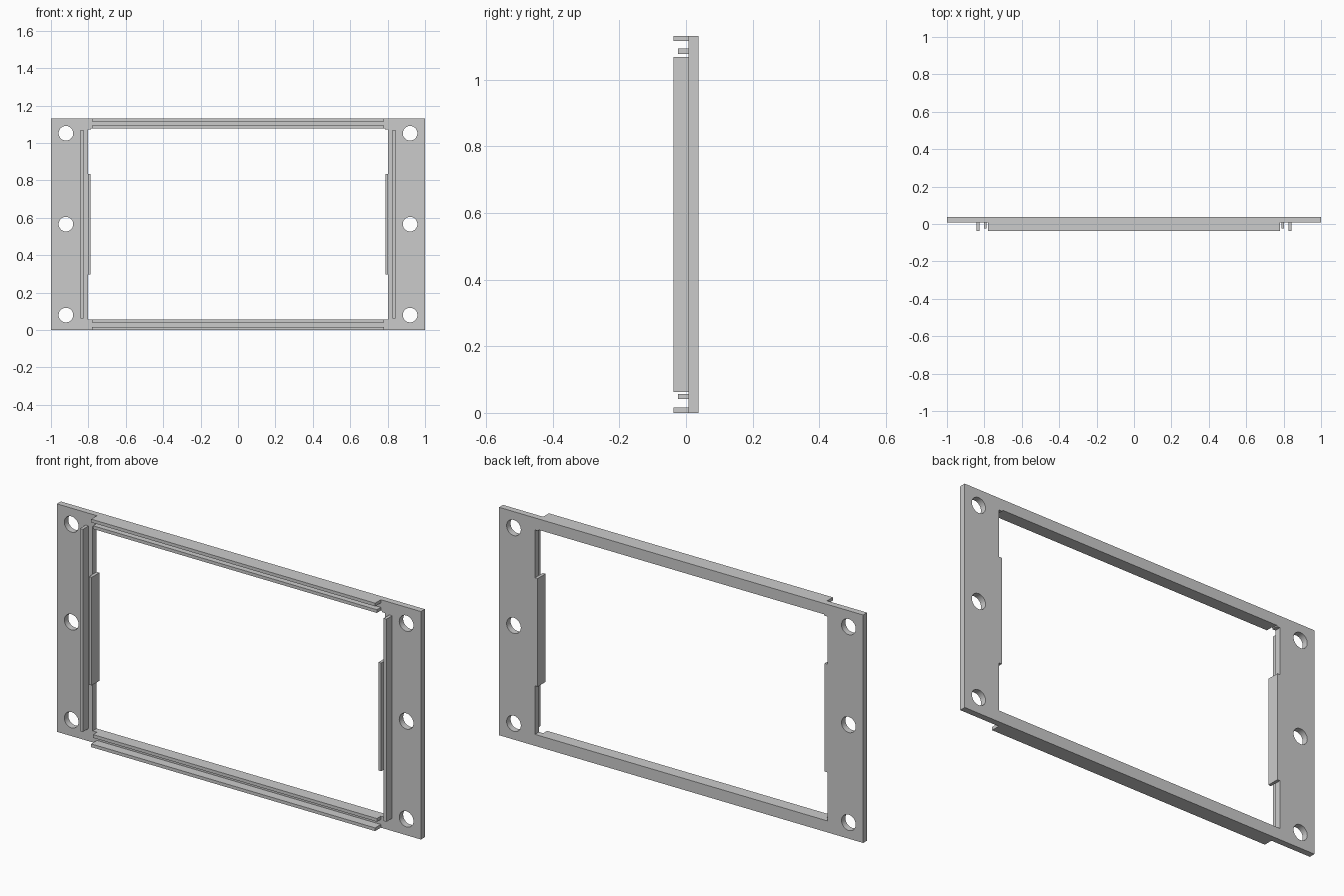
import bpy, bmesh
from math import cos, sin, pi, radians

if "Cube" in bpy.data.objects:
    bpy.data.objects.remove(bpy.data.objects["Cube"])

H = 1.132                        # frame height
Y0, Y1 = 0.007, 0.038            # plate front and back


def box(name, x0, x1, y0, y1, z0, z1):
    bm = bmesh.new()
    bmesh.ops.create_cube(bm, size=1)
    for v in bm.verts:
        v.co = (x1 if v.co.x > 0 else x0,
                y1 if v.co.y > 0 else y0,
                z1 if v.co.z > 0 else z0)
    me = bpy.data.meshes.new(name)
    bm.to_mesh(me)
    bm.free()
    ob = bpy.data.objects.new(name, me)
    bpy.context.collection.objects.link(ob)
    return ob


def loop(curve, pts):
    s = curve.splines.new('POLY')
    s.points.add(len(pts) - 1)
    for p, (x, z) in zip(s.points, pts):
        p.co = (x, z, 0, 1)
    s.use_cyclic_u = True


# Plate: outline, window with small stepped upper corners, six screw holes
cu = bpy.data.curves.new("plate_profile", 'CURVE')
cu.dimensions = '2D'
cu.fill_mode = 'BOTH'
cu.extrude = (Y1 - Y0) / 2
loop(cu, [(-1, 0), (1, 0), (1, H), (-1, H)])
half = [(0.803, 0.057), (0.803, 1.072), (0.785, 1.072), (0.785, 1.078)]
loop(cu, half + [(-x, z) for x, z in reversed(half)])
for sx in (-1, 1):
    for z in (0.08, H / 2, H - 0.08):
        loop(cu, [(sx * 0.92 + 0.039 * cos(2 * pi * i / 40),
                   z + 0.039 * sin(2 * pi * i / 40)) for i in range(40)])
tmp = bpy.data.objects.new("plate_curve", cu)
bpy.context.collection.objects.link(tmp)
bpy.context.view_layer.update()
me = bpy.data.meshes.new_from_object(
    tmp.evaluated_get(bpy.context.evaluated_depsgraph_get()))
bpy.data.objects.remove(tmp)
bm = bmesh.new()
bm.from_mesh(me)
bmesh.ops.remove_doubles(bm, verts=bm.verts, dist=1e-5)
for v in bm.verts:               # stand the profile upright
    x, z, d = v.co
    v.co = (x, (Y0 + Y1) / 2 - d, z)
bmesh.ops.recalc_face_normals(bm, faces=bm.faces)
bm.to_mesh(me)
bm.free()
plate = bpy.data.objects.new("plate", me)
bpy.context.collection.objects.link(plate)
bpy.context.view_layer.objects.active = plate
plate.select_set(True)
bpy.ops.object.shade_smooth_by_angle(angle=radians(30))

# Long rails along the bottom and top edges
for name, flip in (("bottom", False), ("top", True)):
    for part, y, a, b in (("outer_rail", -0.038, 0.0, 0.016),
                          ("inner_rail", -0.024, 0.041, 0.057)):
        z0, z1 = (H - b, H - a) if flip else (a, b)
        if flip and part == "inner_rail":
            z0, z1 = 1.078, 1.094
        box(f"{name}_{part}", -0.78, 0.78, y, Y0, z0, z1)

# Upright ribs and the clip tabs on the window sides
for name, s in (("left", -1), ("right", 1)):
    def side(part, a, b, *yz):
        box(f"{name}_{part}", *sorted((s * a, s * b)), *yz)
    side("rib", 0.826, 0.842, -0.038, Y0, 0.063, 1.069)
    side("tab", 0.788, 0.803, -0.023, Y1, 0.298, 0.835)
